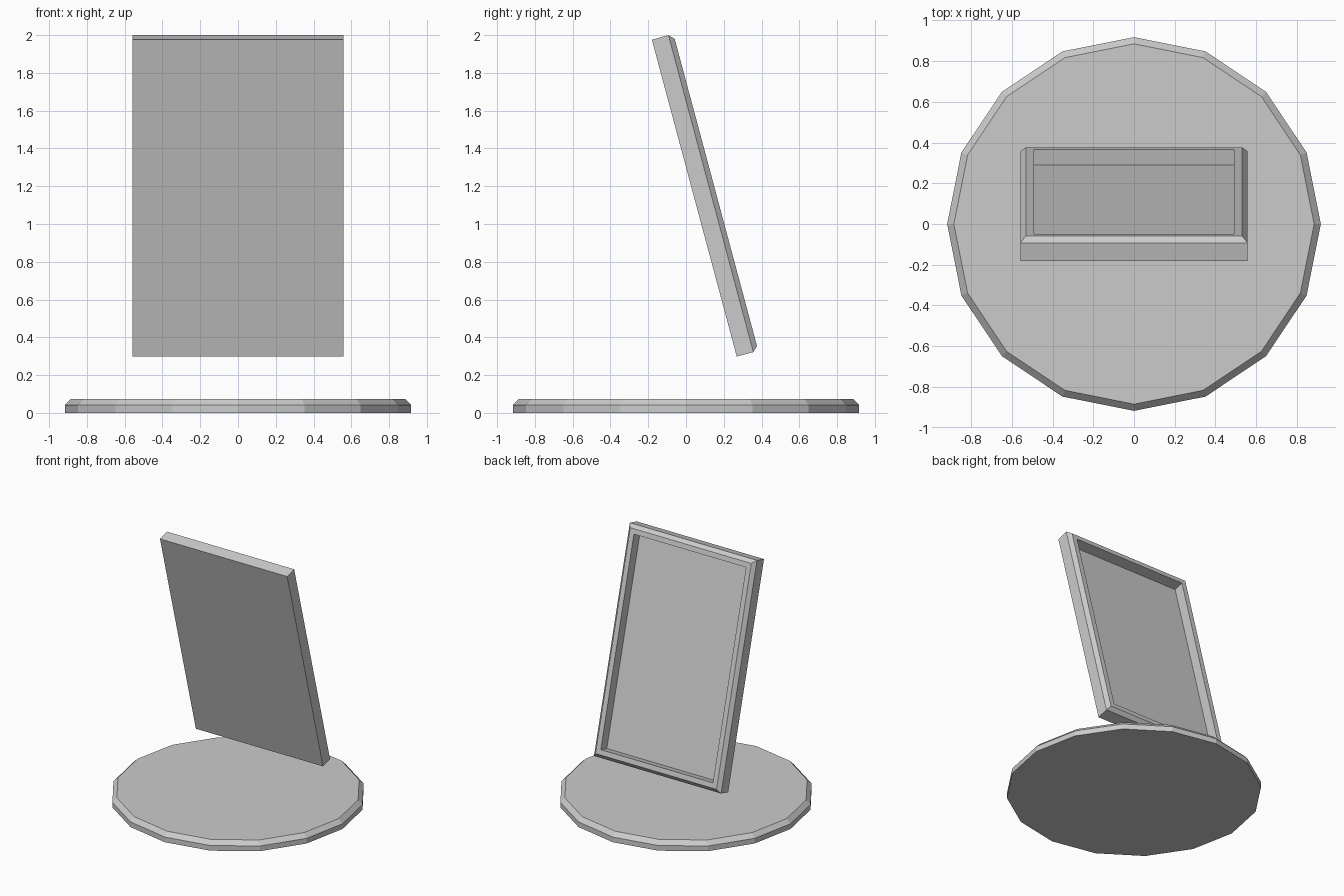
import bpy, bmesh, math
from mathutils import Matrix, Vector

if "Cube" in bpy.data.objects:
    bpy.data.objects.remove(bpy.data.objects["Cube"])


def finish(bm, name, matrix=Matrix()):
    bm.transform(matrix)
    bmesh.ops.recalc_face_normals(bm, faces=bm.faces)
    mesh = bpy.data.meshes.new(name)
    bm.to_mesh(mesh)
    bm.free()
    obj = bpy.data.objects.new(name, mesh)
    bpy.context.collection.objects.link(obj)
    return obj


def loft(bm, rings):
    """Join closed rings of points with quads and cap both ends."""
    loops = [[bm.verts.new(p) for p in ring] for ring in rings]
    n = len(loops[0])
    for a, b in zip(loops, loops[1:]):
        for i in range(n):
            j = (i + 1) % n
            bm.faces.new((a[i], a[j], b[j], b[i]))
    bm.faces.new(loops[0])
    bm.faces.new(loops[-1])


def polygon(r, z, n=16):
    return [(r * math.sin(2 * math.pi * i / n), r * math.cos(2 * math.pi * i / n), z)
            for i in range(n)]


def rectangle(hx, hz, y):
    return [(-hx, y, -hz), (hx, y, -hz), (hx, y, hz), (-hx, y, hz)]


# Sixteen-sided base disc with a chamfered top rim
bm = bmesh.new()
loft(bm, [polygon(0.917, 0), polygon(0.917, 0.041), polygon(0.884, 0.074)])
finish(bm, "base_disc")

# Leaning panel: flat front, chamfered back rim, recessed back
W, H, D, C, RIM, RECESS = 0.558, 0.8685, 0.118, 0.027, 0.066, 0.079
bm = bmesh.new()
loft(bm, [
    rectangle(W, H, 0),
    rectangle(W, H, D - C),
    rectangle(W - C, H - C, D),
    rectangle(W - RIM, H - RIM, D),
    rectangle(W - RIM, H - RIM, D - RECESS),
])
place = Matrix.Translation(Vector((0, 0.044, 1.137))) @ Matrix.Rotation(math.radians(15), 4, 'X')
finish(bm, "leaning_panel", place)
